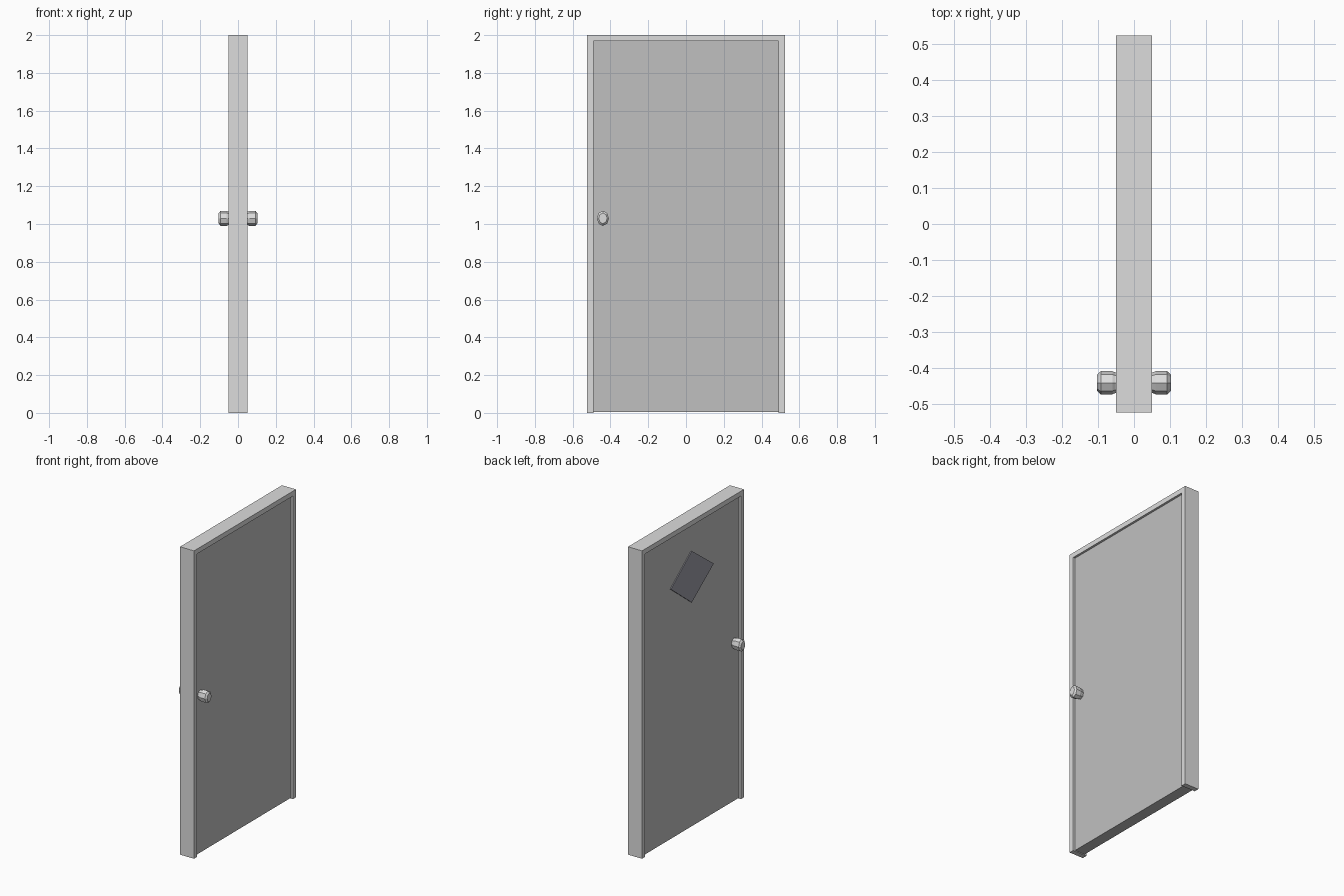
import bpy, bmesh, math

if "Cube" in bpy.data.objects:
    bpy.data.objects.remove(bpy.data.objects["Cube"])


def material(name, rgb):
    m = bpy.data.materials.new(name)
    m.diffuse_color = (*rgb, 1)
    m.use_nodes = True
    m.node_tree.nodes["Principled BSDF"].inputs["Base Color"].default_value = m.diffuse_color
    return m


LIGHT = material("light grey", (0.72, 0.72, 0.72))
MID = material("mid grey", (0.53, 0.53, 0.53))
SLATE = material("slate grey", (0.34, 0.34, 0.39))


def finish(name, bm, mat):
    bmesh.ops.recalc_face_normals(bm, faces=bm.faces)
    mesh = bpy.data.meshes.new(name)
    bm.to_mesh(mesh)
    bm.free()
    mesh.materials.append(mat)
    ob = bpy.data.objects.new(name, mesh)
    bpy.context.collection.objects.link(ob)
    return ob


def extrude_yz(name, outline, x0, x1, mat):
    """Prism with a y-z outline, running from x0 to x1."""
    bm = bmesh.new()
    face = bm.faces.new([bm.verts.new((x0, y, z)) for y, z in outline])
    ext = bmesh.ops.extrude_face_region(bm, geom=[face])["geom"]
    for v in ext:
        if isinstance(v, bmesh.types.BMVert):
            v.co.x = x1
    return finish(name, bm, mat)


W, J = 0.523, 0.032  # half width of the frame, jamb thickness
I = W - J

# Frame: two jambs and a head in one U-shaped profile
extrude_yz("door_frame",
           [(-W, 0), (-I, 0), (-I, 2 - J), (I, 2 - J), (I, 0), (W, 0), (W, 2), (-W, 2)],
           -0.05, 0.05, LIGHT)

# Door leaf, recessed on both sides
extrude_yz("door_leaf", [(-I, 0.005), (I, 0.005), (I, 2 - J), (-I, 2 - J)],
           -0.036, 0.036, MID)

# Diamond plate on the left side of the leaf
extrude_yz("diamond_plate", [(-0.225, 1.63), (0, 1.463), (0.215, 1.63), (0, 1.797)],
           -0.042, -0.035, SLATE)


# Eight-sided oval knobs, turned along x
def knob(name, side):
    profile = [(0.035, 0.8), (0.052, 0.9), (0.06, 1), (0.092, 1), (0.102, 0.7)]
    bm = bmesh.new()
    rings = []
    for x, r in profile:
        rings.append([bm.verts.new((side * x,
                                    -0.44 + 0.032 * r * math.cos(k * math.pi / 4),
                                    1.03 + 0.04 * r * math.sin(k * math.pi / 4)))
                      for k in range(8)])
    for a, b in zip(rings, rings[1:]):
        for k in range(8):
            n = (k + 1) % 8
            bm.faces.new((a[k], a[n], b[n], b[k]))
    bm.faces.new(rings[0])
    bm.faces.new(rings[-1])
    finish(name, bm, LIGHT)


knob("right_knob", 1)
knob("left_knob", -1)
